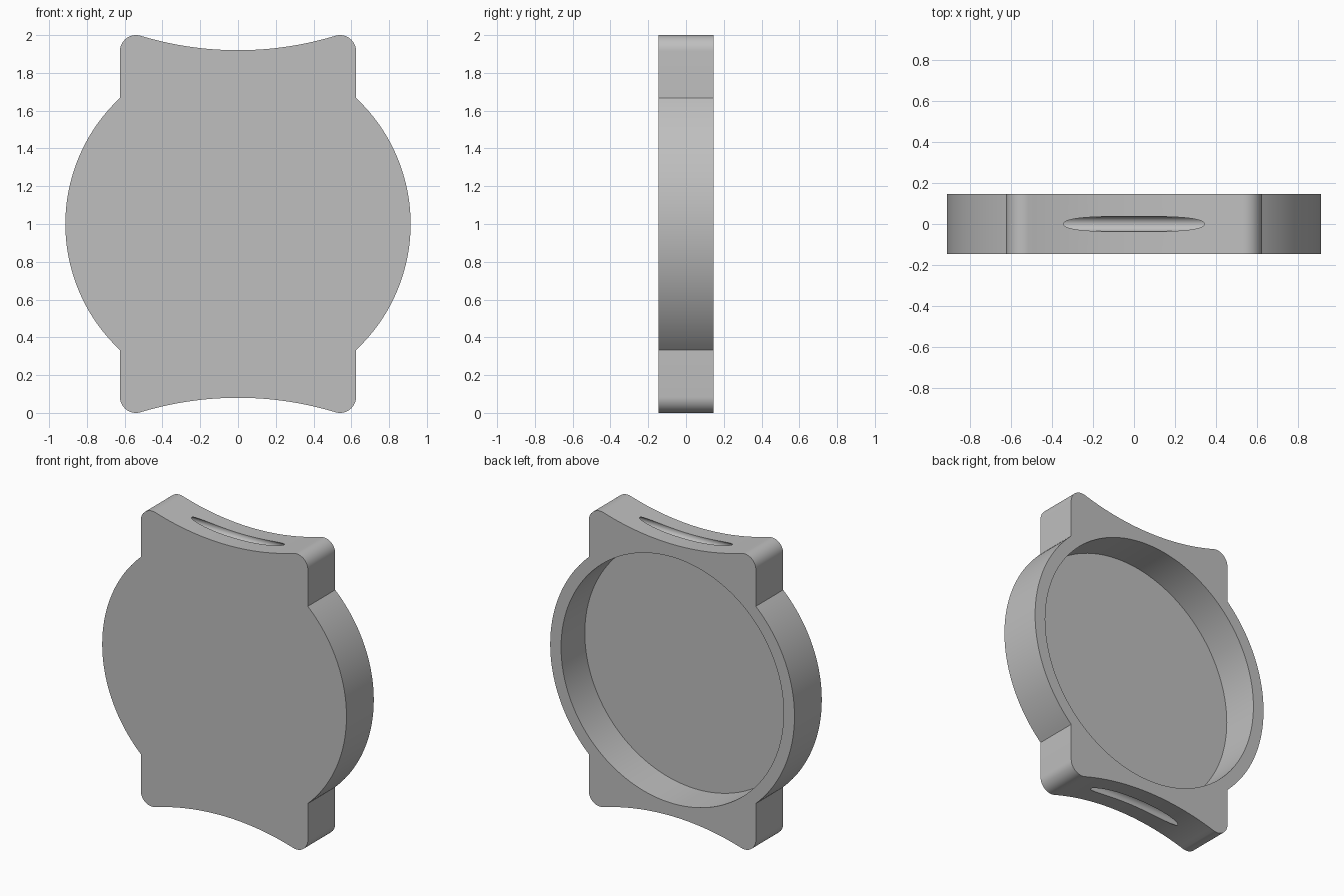
import bpy
import bmesh
from math import acos, cos, sin, sqrt, pi, radians

cube = bpy.data.objects.get("Cube")
if cube:
    bpy.data.objects.remove(cube, do_unlink=True)

DISC_R, LUG_X, HALF_DEPTH = 0.914, 0.625, 0.146
POCKET_R, FLOOR = 0.833, 0.038
CORNER_R, DIP_Z = 0.085, 0.92      # heights here are relative to the centre
SLOT_R, SLOT_Z, SLOT_LENGTH = 0.037, 0.917, 0.96
CENTRE_Z = 1.0


def arc(cx, cz, r, start, end, steps):
    angles = [start + (end - start) * i / steps for i in range(steps + 1)]
    return [(cx + r * cos(a), cz + r * sin(a)) for a in angles]


def case_outline():
    # One quarter: disc edge, rounded lug corner, concave lug end
    quarter = arc(0, 0, DISC_R, 0, acos(LUG_X / DISC_R), 28)
    quarter += arc(LUG_X - CORNER_R, 1 - CORNER_R, CORNER_R, 0, radians(106), 14)
    x_end, z_end = quarter[-1]
    rise = z_end - DIP_Z
    radius = (x_end ** 2 + rise ** 2) / (2 * rise)
    steps = 20
    for i in range(1, steps + 1):
        x = x_end * (1 - i / steps)
        quarter.append((x, DIP_Z + radius - sqrt(radius ** 2 - x ** 2)))
    # Mirror to a half, then turn the half to close the loop
    half = quarter + [(-x, z) for x, z in reversed(quarter[:-1])]
    half.pop()
    return half + [(-x, -z) for x, z in half]


def extruded(name, outline, y0, y1):
    bm = bmesh.new()
    face = bm.faces.new([bm.verts.new((x, y0, z + CENTRE_Z)) for x, z in outline])
    new = bmesh.ops.extrude_face_region(bm, geom=[face])["geom"]
    verts = [v for v in new if isinstance(v, bmesh.types.BMVert)]
    bmesh.ops.translate(bm, verts=verts, vec=(0, y1 - y0, 0))
    bmesh.ops.recalc_face_normals(bm, faces=bm.faces[:])
    mesh = bpy.data.meshes.new(name)
    bm.to_mesh(mesh)
    bm.free()
    obj = bpy.data.objects.new(name, mesh)
    bpy.context.collection.objects.link(obj)
    return obj


def cut(target, cutter):
    cutter.hide_render = True
    mod = target.modifiers.new(cutter.name, 'BOOLEAN')
    mod.operation = 'DIFFERENCE'
    mod.solver = 'EXACT'
    mod.object = cutter
    bpy.ops.object.select_all(action='DESELECT')
    bpy.context.view_layer.objects.active = target
    target.select_set(True)
    bpy.ops.object.modifier_apply(modifier=mod.name)
    bpy.data.objects.remove(cutter, do_unlink=True)


# Case body with its lugs
case = extruded("case_body", case_outline(), -HALF_DEPTH, HALF_DEPTH)

# Round pocket open at the back
circle = arc(0, 0, POCKET_R, 0, 2 * pi, 128)[:-1]
cut(case, extruded("pocket_cutter", circle, -HALF_DEPTH + FLOOR, HALF_DEPTH + 0.1))

# Straight bar channels that surface as slots in both lug ends
for side, name in ((1, "top_slot_cutter"), (-1, "bottom_slot_cutter")):
    bpy.ops.mesh.primitive_cylinder_add(
        vertices=48, radius=SLOT_R, depth=SLOT_LENGTH,
        location=(0, 0, CENTRE_Z + side * SLOT_Z), rotation=(0, pi / 2, 0))
    slot = bpy.context.object
    slot.name = name
    cut(case, slot)

# Single grey finish
grey = bpy.data.materials.new("plain_grey")
grey.use_nodes = True
colour = (0.52, 0.52, 0.52, 1)
grey.diffuse_color = colour
grey.node_tree.nodes["Principled BSDF"].inputs["Base Color"].default_value = colour
case.data.materials.clear()
case.data.materials.append(grey)

bpy.ops.object.select_all(action='DESELECT')
bpy.context.view_layer.objects.active = case
case.select_set(True)
bpy.ops.object.shade_smooth_by_angle(angle=radians(30))
